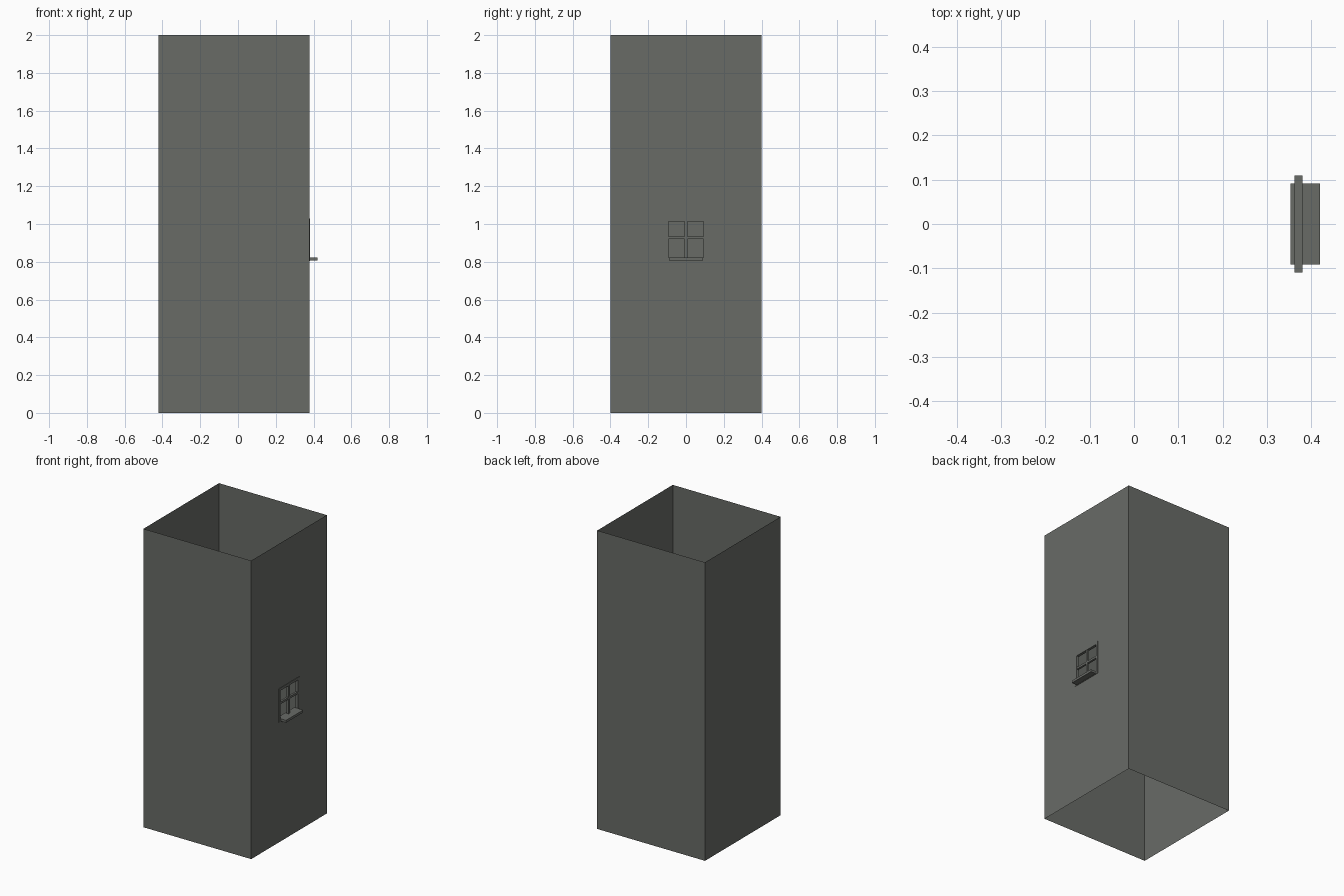
import bpy, bmesh

if "Cube" in bpy.data.objects:
    bpy.data.objects.remove(bpy.data.objects["Cube"])

mat = bpy.data.materials.new("warm stone grey")
mat.diffuse_color = (0.14, 0.147, 0.134, 1)
mat.use_nodes = True
mat.node_tree.nodes["Principled BSDF"].inputs["Base Color"].default_value = mat.diffuse_color

X0, X1, HALF, TOP = -0.421, 0.378, 0.4, 2.0


def finish(bm, name):
    bmesh.ops.remove_doubles(bm, verts=bm.verts, dist=1e-5)
    me = bpy.data.meshes.new(name)
    bm.to_mesh(me)
    bm.free()
    me.materials.append(mat)
    ob = bpy.data.objects.new(name, me)
    bpy.context.collection.objects.link(ob)
    return ob


def add_box(bm, lo, hi):
    r = bmesh.ops.create_cube(bm, size=1)
    for v in r["verts"]:
        for i in range(3):
            v.co[i] = lo[i] if v.co[i] < 0 else hi[i]


def quad(bm, pts):
    bm.faces.new([bm.verts.new(p) for p in pts])


# Open shaft: three plain walls, thin sheets, no top or bottom
bm = bmesh.new()
corners = [(X1, HALF), (X0, HALF), (X0, -HALF), (X1, -HALF)]
for (ax, ay), (bx, by) in zip(corners, corners[1:]):
    quad(bm, [(ax, ay, 0), (bx, by, 0), (bx, by, TOP), (ax, ay, TOP)])

# Window wall: 3 x 3 panels with the middle one left open
ys = [-HALF, -0.1, 0.1, HALF]
zs = [0, 0.812, 1.022, TOP]
for i in range(3):
    for j in range(3):
        if (i, j) != (1, 1):
            quad(bm, [(X1, ys[i], zs[j]), (X1, ys[i + 1], zs[j]),
                      (X1, ys[i + 1], zs[j + 1]), (X1, ys[i], zs[j + 1])])
finish(bm, "tower_walls")

# Window frame: border posts and rails
FX0, FX1, FY, Z0, Z1, W = 0.363, 0.381, 0.109, 0.805, 1.03, 0.017
bm = bmesh.new()
for s in (-1, 1):
    a, b = sorted((s * FY, s * (FY - W)))
    add_box(bm, (FX0, a, Z0), (FX1, b, Z1))
for za, zb in ((Z0, Z0 + W), (Z1 - W, Z1)):
    add_box(bm, (FX0, -FY + W, za), (FX1, FY - W, zb))
finish(bm, "window_frame")

# Cross bars dividing four panes
bm = bmesh.new()
add_box(bm, (0.365, -0.007, Z0 + W), (0.379, 0.007, Z1 - W))
add_box(bm, (0.365, -FY + W, 0.92), (0.379, FY - W, 0.934))
finish(bm, "window_bars")

# Sill
bm = bmesh.new()
add_box(bm, (0.354, -0.091, 0.807), (0.42, 0.091, 0.823))
finish(bm, "window_sill")
